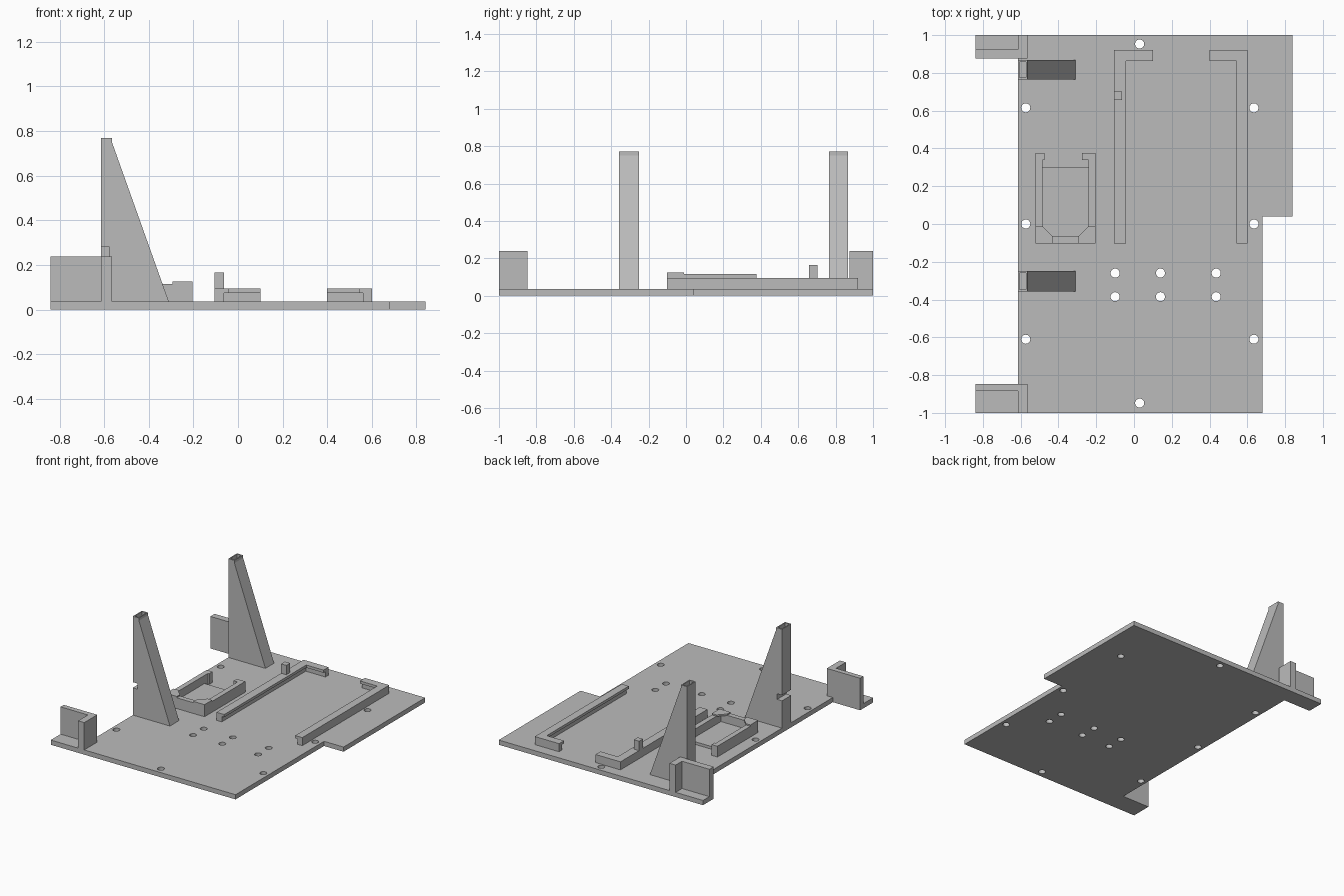
import bpy
import bmesh
from mathutils import Vector

cube = bpy.data.objects.get("Cube")
if cube:
    bpy.data.objects.remove(cube, do_unlink=True)

GREY = (0.5, 0.5, 0.5, 1)
grey = bpy.data.materials.new("plain grey")
grey.use_nodes = True
grey.diffuse_color = GREY
grey.node_tree.nodes["Principled BSDF"].inputs["Base Color"].default_value = GREY

BASE = 0.035   # top of the base plate
SINK = 0.02    # parts start slightly inside the plate


def prism(name, outline, low, high, axis="z"):
    """Extrude a flat outline along z, or an xz outline along y."""
    bm = bmesh.new()
    place = (lambda a, b: (a, b, low)) if axis == "z" else (lambda a, b: (a, low, b))
    face = bm.faces.new([bm.verts.new(place(a, b)) for a, b in outline])
    ext = bmesh.ops.extrude_face_region(bm, geom=[face])
    shift = Vector((0, 0, high - low)) if axis == "z" else Vector((0, high - low, 0))
    moved = [v for v in ext["geom"] if isinstance(v, bmesh.types.BMVert)]
    bmesh.ops.translate(bm, verts=moved, vec=shift)
    bmesh.ops.recalc_face_normals(bm, faces=bm.faces)
    mesh = bpy.data.meshes.new(name)
    bm.to_mesh(mesh)
    bm.free()
    mesh.materials.append(grey)
    obj = bpy.data.objects.new(name, mesh)
    bpy.context.collection.objects.link(obj)
    return obj


def box(name, x0, x1, y0, y1, z0, z1):
    return prism(name, [(x0, y0), (x1, y0), (x1, y1), (x0, y1)], z0, z1)


def cut(target, cutters):
    """Subtract the cutters, then discard them."""
    for cutter in cutters:
        cutter.hide_render = True
        mod = target.modifiers.new("cut", "BOOLEAN")
        mod.operation = "DIFFERENCE"
        mod.solver = "EXACT"
        mod.object = cutter
    bpy.context.view_layer.objects.active = target
    for mod in list(target.modifiers):
        bpy.ops.object.modifier_apply(modifier=mod.name)
    for cutter in cutters:
        bpy.data.objects.remove(cutter, do_unlink=True)


# Base plate with side tabs and round screw holes
plate = prism("base_plate", [
    (-0.84, -1), (0.68, -1), (0.68, 0.04), (0.84, 0.04), (0.84, 1), (-0.84, 1),
    (-0.84, 0.875), (-0.615, 0.875), (-0.615, -0.847), (-0.84, -0.847)], 0, BASE)
holes = [(0.03, 0.953), (0.03, -0.948)]
holes += [(x, y) for x in (-0.573, 0.635) for y in (0.615, 0, -0.61)]
holes += [(x, y) for x in (-0.1, 0.14, 0.435) for y in (-0.26, -0.385)]
cutters = []
for x, y in holes:
    bpy.ops.mesh.primitive_cylinder_add(vertices=24, radius=0.024, depth=0.2,
                                        location=(x, y, 0))
    cutters.append(bpy.context.object)
cut(plate, cutters)

# Corner brackets: angled upright walls standing on the tabs
for name, inner, mid, outer in (("front_bracket", -0.847, -0.885, -1),
                                ("back_bracket", 0.875, 0.925, 1)):
    prism(name, [(-0.84, inner), (-0.565, inner), (-0.565, outer),
                 (-0.615, outer), (-0.615, mid), (-0.84, mid)], BASE - SINK, 0.238)

# Tapered uprights with a socket in the top
for name, y0, y1 in (("front_upright", -0.357, -0.25), ("back_upright", 0.765, 0.867)):
    upright = prism(name, [(-0.615, BASE - SINK), (-0.303, BASE - SINK), (-0.31, BASE),
                           (-0.565, 0.75), (-0.565, 0.77), (-0.615, 0.77)], y0, y1, "y")
    tools = [box("socket_cutter", -0.607, -0.573, y0 + 0.01, y1 - 0.01, 0.4, 0.9)]
    if name.startswith("front"):
        tools.append(box("notch_cutter", -0.7, -0.575, y0 - 0.1, y1 + 0.1, 0.238, 0.28))
    cut(upright, tools)


# Hooked rails with an overhanging lip along the inner edge
def rail(name, x_out, x_body, x_lip, x_hook):
    for part, x_in, y_in, z0, z1 in (("body", x_body, 0.885, BASE - SINK, 0.075),
                                     ("lip", x_lip, 0.862, 0.075, 0.095)):
        prism(name + "_" + part, [(x_out, -0.102), (x_in, -0.102), (x_in, y_in),
                                  (x_hook, y_in), (x_hook, 0.92), (x_out, 0.92)], z0, z1)


rail("right_rail", -0.105, -0.062, -0.042, 0.1)
rail("left_rail", 0.6, 0.56, 0.542, 0.4)
box("rail_post", -0.105, -0.063, 0.657, 0.702, 0.09, 0.165)

# Holder frame: two arms with end hooks, a front wall and a low pad
frame_x = (-0.522, -0.204)
for side, edge, sign in (("right", frame_x[0], 1), ("left", frame_x[1], -1)):
    prism("holder_%s_arm" % side, [
        (edge, -0.102), (edge + sign * 0.038, -0.102), (edge + sign * 0.038, 0.34),
        (edge + sign * (0.048 if sign > 0 else 0.07), 0.34),
        (edge + sign * (0.048 if sign > 0 else 0.07), 0.377), (edge, 0.377)],
        BASE - SINK, 0.115)
    # Thin corner clips over the front ends of the arms
    prism("holder_%s_clip" % side, [
        (edge, -0.102), (edge + sign * 0.09, -0.102), (edge + sign * 0.09, -0.065),
        (edge + sign * 0.038, -0.012), (edge, -0.012)], 0.113, 0.125)
box("holder_front_wall", -0.49, -0.24, -0.102, -0.065, BASE - SINK, 0.115)
box("holder_pad", -0.49, -0.24, -0.07, 0.298, BASE - SINK, 0.055)
